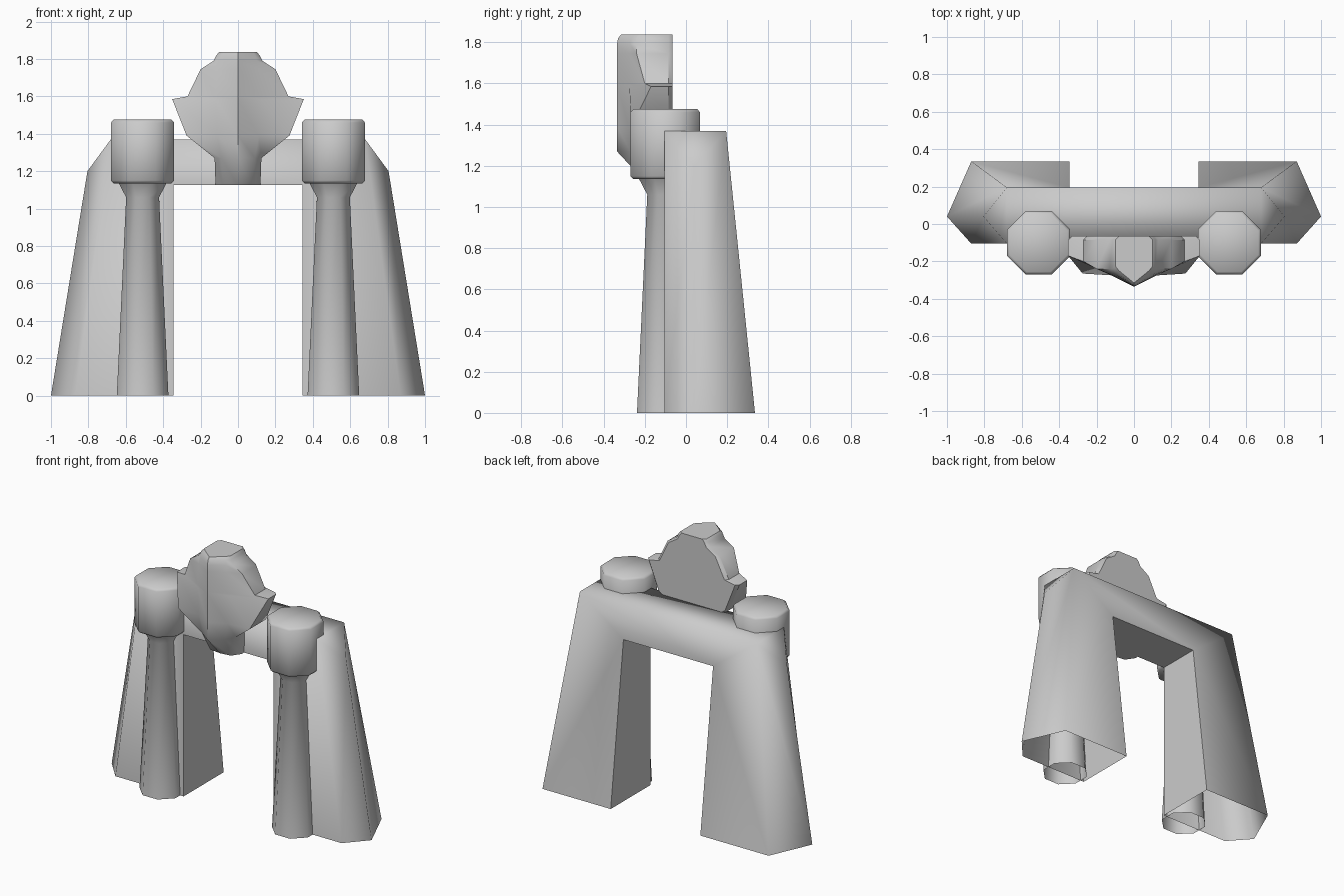
import bpy, bmesh, math

cube = bpy.data.objects.get("Cube")
if cube:
    bpy.data.objects.remove(cube, do_unlink=True)

stone = bpy.data.materials.new("grey_stone")
stone.use_nodes = True
GREY = (0.6, 0.6, 0.6, 1)
stone.diffuse_color = GREY
stone.node_tree.nodes["Principled BSDF"].inputs["Base Color"].default_value = GREY


def make_object(name, bm, angle=None):
    bmesh.ops.recalc_face_normals(bm, faces=bm.faces)
    mesh = bpy.data.meshes.new(name)
    bm.to_mesh(mesh)
    bm.free()
    mesh.materials.append(stone)
    obj = bpy.data.objects.new(name, mesh)
    bpy.context.collection.objects.link(obj)
    if angle:
        bpy.ops.object.select_all(action='DESELECT')
        obj.select_set(True)
        bpy.context.view_layer.objects.active = obj
        bpy.ops.object.shade_smooth_by_angle(angle=math.radians(angle))
    return obj


def loft(bm, rings, caps=()):
    """Skin a list of closed rings; caps lists the ring indices to fill."""
    loops = [[bm.verts.new(p) for p in ring] for ring in rings]
    for a, b in zip(loops, loops[1:]):
        n = len(a)
        for i in range(n):
            j = (i + 1) % n
            bm.faces.new((a[i], a[j], b[j], b[i]))
    for i in caps:
        bm.faces.new(loops[i])


def octagon(cx, cy, apothem, z):
    r = apothem / math.cos(math.pi / 8)
    angles = [math.pi / 8 + i * math.pi / 4 for i in range(8)]
    return [(cx + r * math.cos(a), cy + r * math.sin(a), z) for a in angles]


# Arch: one five-sided section swept up a leg, across the top and down again
foot = [(.345, -.105, 0), (.87, -.105, 0), (1, .04, 0), (.87, .335, 0), (.345, .335, 0)]
corner = [(.345, -.105, 1.125), (.68, -.105, 1.37), (.805, .04, 1.2),
          (.68, .195, 1.37), (.345, .195, 1.125)]
flip = lambda ring: [(-x, y, z) for x, y, z in ring]
bm = bmesh.new()
# The shoulder point stays at the corners, so the beam itself has four sides
loft(bm, [foot, corner])
loft(bm, [flip(foot), flip(corner)])
beam = [p for i, p in enumerate(corner) if i != 2]
loft(bm, [beam, flip(beam)])
for side in (corner, flip(corner)):
    bm.faces.new([bm.verts.new(p) for p in side[1:4]])
bmesh.ops.remove_doubles(bm, verts=bm.verts, dist=.001)
# Soft outer edges, crisp opening
for f in bm.faces:
    f.smooth = True
for e in bm.edges:
    if all(abs(v.co.x) < .35 and v.co.z < 1.2 for v in e.verts):
        e.smooth = False
make_object("arch", bm)

# Columns and their capitals
for side, sx in (("left", 1), ("right", -1)):
    cx, cy = sx * .51, -.1
    bm = bmesh.new()
    loft(bm, [octagon(cx, cy, r, z) for r, z in
              ((.138, 0), (.088, 1.06), (.13, 1.14))])
    make_object(side + "_column", bm, 50)

    bm = bmesh.new()
    loft(bm, [octagon(cx, cy, r, z) for r, z in
              ((.155, 1.135), (.169, 1.15), (.169, 1.46), (.155, 1.475))], caps=(0, -1))
    make_object(side + "_capital", bm, 50)

# Crest: height, half width, side depth, front corner x and y, ridge depth
crest_rows = (
    (1.125, .12, -.13, .08, -.19, -.2),
    (1.27, .125, -.2, .09, -.27, -.335),
    (1.39, .275, -.265, .11, -.275, -.335),
    (1.585, .352, -.17, .12, -.275, -.335),
    (1.6, .27, -.2, .12, -.275, -.335),
    (1.745, .2, -.24, .11, -.275, -.335),
    (1.79, .13, -.24, .1, -.27, -.335),
    (1.82, .115, -.24, .09, -.265, -.33),
    (1.838, .1, -.225, .08, -.25, -.315),
)


def crest_ring(z, w, depth, fx, fy, ridge):
    half = [(w - .02, -.065, z), (w, -.085, z), (w, depth, z), (fx, fy, z)]
    return half + [(0, ridge, z)] + flip(half[::-1])


bm = bmesh.new()
loft(bm, [crest_ring(*row) for row in crest_rows], caps=(0, -1))
make_object("crest", bm, 42)
